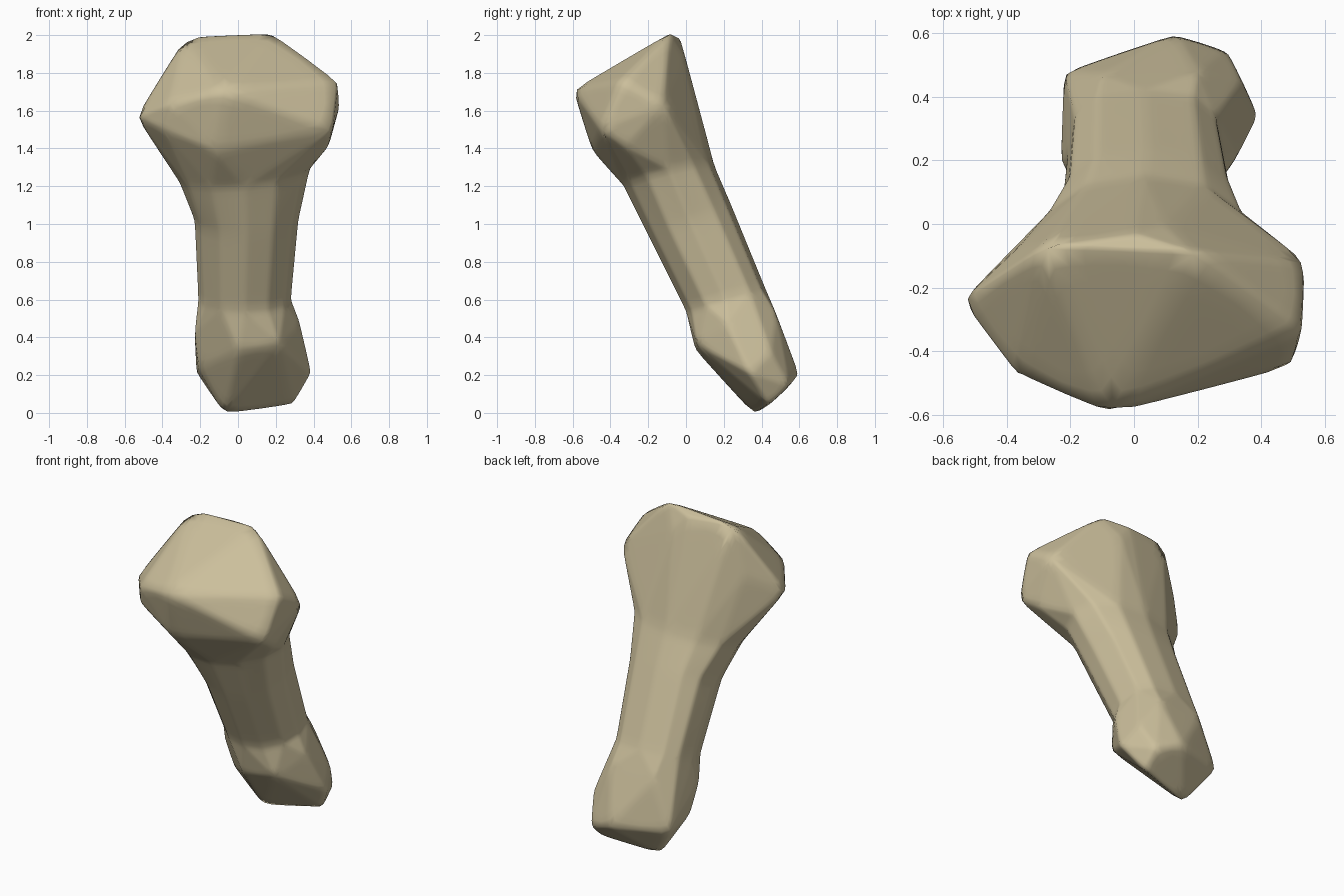
import bpy
import bmesh
from math import cos, sin, tau
from mathutils import Vector

SIDES = 12

cube = bpy.data.objects.get("Cube")
if cube:
    bpy.data.objects.remove(cube, do_unlink=True)


def make_material(name, colour):
    material = bpy.data.materials.new(name)
    material.use_nodes = True
    material.diffuse_color = colour
    material.node_tree.nodes["Principled BSDF"].inputs["Base Color"].default_value = colour
    return material


def add_ring(bm, left, right, front, back, power=1.0, lift=0.0):
    """Tilted oval section; front and back are (y, z) pairs.
    A power under one squares off the back half, lift raises the +x side."""
    front, back = Vector(front), Vector(back)
    middle, reach = (front + back) / 2, (back - front) / 2
    ring = []
    for step in range(SIDES):
        across, along = cos(tau * step / SIDES), sin(tau * step / SIDES)
        if along > 0:
            along = along ** power
            across = abs(across) ** power * (1 if across > 0 else -1)
        side = middle + reach * along
        x = (left + right) / 2 + (right - left) / 2 * across
        ring.append(bm.verts.new((x, side.x, side.y + lift * across)))
    return ring


def bridge(bm, lower, upper):
    """Join two sections with a band of quads."""
    for i in range(SIDES):
        j = (i + 1) % SIDES
        bm.faces.new((lower[i], lower[j], upper[j], upper[i]))


def add_knob(bm, ring, corners):
    """Wrap a faceted knob around its corner points and an open ring."""
    knob = bmesh.new()
    border = [knob.verts.new(vert.co) for vert in ring]
    points = border + [knob.verts.new(corner) for corner in corners]
    bmesh.ops.convex_hull(knob, input=points)
    rim = set(border)
    caps = [face for face in knob.faces if rim.issuperset(face.verts)]
    bmesh.ops.delete(knob, geom=caps, context="FACES")
    loose = [vert for vert in knob.verts if not vert.link_faces]
    bmesh.ops.delete(knob, geom=loose, context="VERTS")
    copies = {vert: bm.verts.new(vert.co) for vert in knob.verts}
    for face in knob.faces:
        bm.faces.new([copies[vert] for vert in face.verts])
    knob.free()


bm = bmesh.new()

# Leaning shaft
ankle = add_ring(bm, -0.21, 0.28, (0.0, 0.54), (0.42, 0.66), 0.7)
waist = add_ring(bm, -0.23, 0.32, (-0.2, 0.94), (0.24, 1.1), 0.75)
neck = add_ring(bm, -0.31, 0.38, (-0.33, 1.2), (0.15, 1.31), 0.9, 0.035)
bridge(bm, ankle, waist)
bridge(bm, waist, neck)

# Wide upper knob
add_knob(bm, neck, [
    (0.19, -0.09, 2.01), (-0.28, -0.07, 1.99), (0.0, -0.03, 1.98),
    (0.1, 0.0, 1.87), (0.53, -0.34, 1.76), (0.54, -0.12, 1.63),
    (0.5, -0.45, 1.5), (0.48, -0.32, 1.41), (-0.08, -0.6, 1.71),
    (-0.36, -0.48, 1.64), (-0.4, -0.42, 1.5), (-0.54, -0.24, 1.57),
    (-0.12, -0.5, 1.39), (-0.36, -0.07, 1.68),
])

# Small lower knob
add_knob(bm, ankle, [
    (-0.07, 0.36, -0.01), (0.29, 0.44, 0.04), (0.39, 0.34, 0.21),
    (0.13, 0.6, 0.2), (0.29, 0.55, 0.14), (-0.22, 0.48, 0.21),
    (0.33, 0.22, 0.47), (0.22, 0.06, 0.36), (0.0, 0.05, 0.33),
    (-0.23, 0.2, 0.42), (0.2, 0.48, 0.52), (-0.1, 0.47, 0.52),
    (0.34, 0.45, 0.32), (-0.21, 0.26, 0.24),
])

# Weld the knobs to the shaft
bmesh.ops.remove_doubles(bm, verts=bm.verts[:], dist=0.001)
bmesh.ops.recalc_face_normals(bm, faces=bm.faces[:])
for face in bm.faces:
    face.smooth = True

mesh = bpy.data.meshes.new("bone")
bm.to_mesh(mesh)
bm.free()
mesh.materials.append(make_material("aged ivory", (0.6, 0.52, 0.33, 1.0)))
bone = bpy.data.objects.new("bone", mesh)
bpy.context.collection.objects.link(bone)

# Wear the ridges slightly round
detail = bone.modifiers.new("fine grid", "SUBSURF")
detail.subdivision_type = "SIMPLE"
detail.levels = detail.render_levels = 3
wear = bone.modifiers.new("worn ridges", "SMOOTH")
wear.factor = 0.5
wear.iterations = 3
